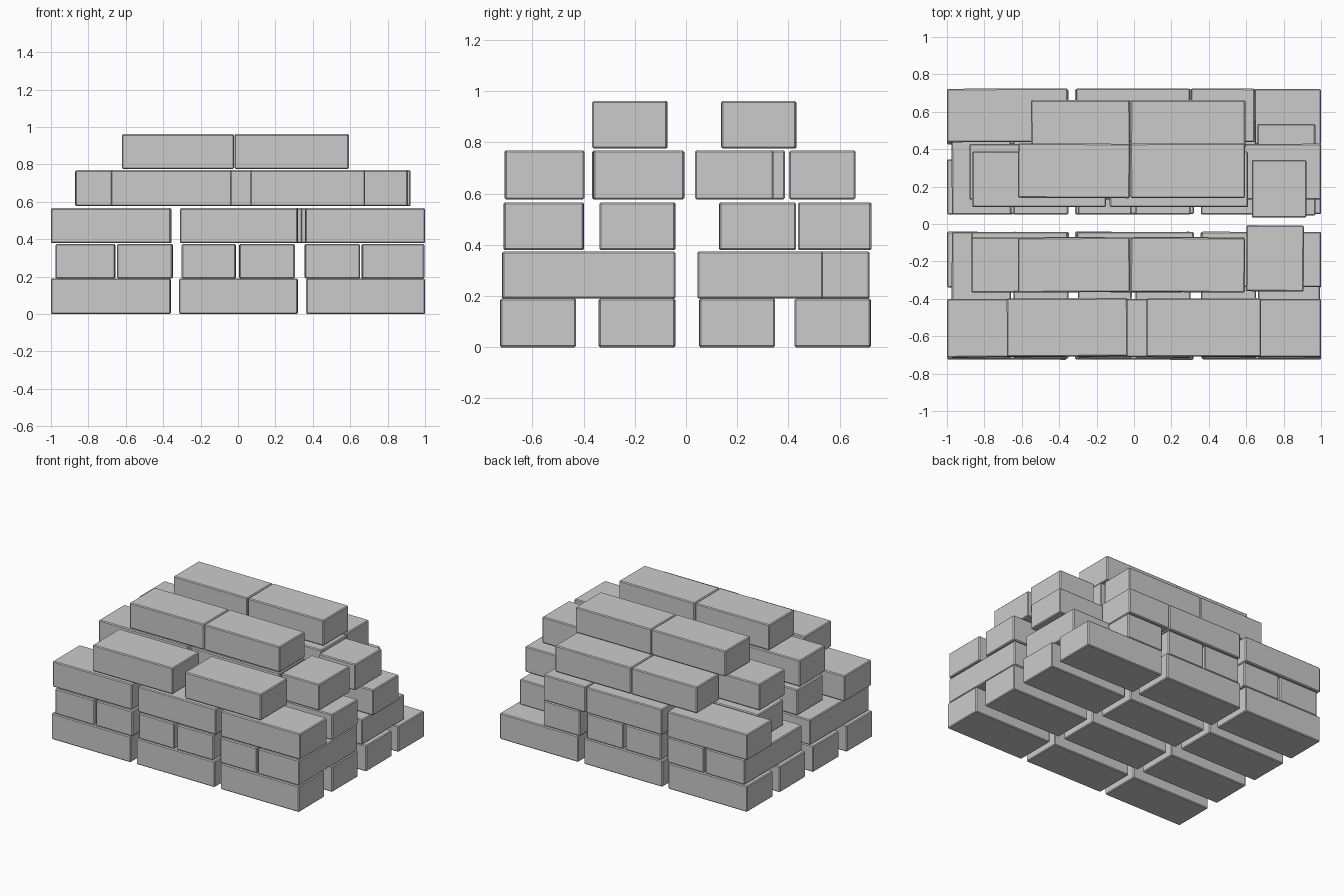
import bpy, bmesh, math, random
from mathutils import Matrix

if "Cube" in bpy.data.objects:
    bpy.data.objects.remove(bpy.data.objects["Cube"])

random.seed(4)


def brick(name, x, y, z):
    """One softly chamfered brick filling the given x, y and z ranges."""
    size = [b - a for a, b in (x, y, z)]
    centre = [(a + b) / 2 for a, b in (x, y, z)]
    bm = bmesh.new()
    bmesh.ops.create_cube(bm, size=1, matrix=Matrix.Diagonal((*size, 1)))
    bmesh.ops.bevel(bm, geom=bm.edges[:], offset=0.006, segments=1, affect='EDGES')
    mesh = bpy.data.meshes.new(name)
    bm.to_mesh(mesh)
    bm.free()
    ob = bpy.data.objects.new(name, mesh)
    ob.location = centre
    ob.rotation_euler.z = math.radians(random.uniform(-0.3, 0.3))
    bpy.context.collection.objects.link(ob)


def row(name, xs, y, z):
    for i, x in enumerate(xs):
        brick(f"{name}_{i + 1}", x, y, z)


# bottom course: four rows of three stretchers
Z1 = (0, 0.19)
thirds = [(-1, -0.36), (-0.315, 0.32), (0.365, 1)]
for i, y in enumerate([(-0.725, -0.43), (-0.34, -0.042), (0.052, 0.347), (0.425, 0.722)]):
    row(f"base_row_{i + 1}", thirds, y, Z1)

# second course: bricks laid front to back, the last one broken short
Z2 = (0.19, 0.374)
headers = [(-0.975, -0.657), (-0.645, -0.35), (-0.3, -0.012),
           (0.007, 0.302), (0.357, 0.652), (0.662, 0.995)]
row("cross_front", headers, (-0.718, -0.042), Z2)
row("cross_back", headers[:5], (0.05, 0.717), Z2)
brick("cross_back_short", (0.66, 0.97), (0.045, 0.535), Z2)

# third course
Z3 = (0.379, 0.566)
row("third_row_front", [(-1, -0.36), (-0.31, 0.32), (0.36, 1)], (-0.712, -0.4), Z3)
row("third_row_inner_front", [(-0.87, -0.355), (-0.305, 0.32), (0.36, 1)], (-0.337, -0.042), Z3)
row("third_row_inner_back", [(-0.88, -0.355), (-0.31, 0.31), (0.335, 1)], (0.13, 0.428), Z3)
row("third_row_back", [(-1, -0.355), (-0.31, 0.3), (0.305, 0.645)], (0.438, 0.724), Z3)

# fourth course, with two turned half bricks at the right end
Z4 = (0.578, 0.769)
row("fourth_row_front", [(-0.68, -0.035), (0.065, 0.68)], (-0.708, -0.397), Z4)
row("fourth_row_inner_front", [(-0.87, -0.15), (-0.13, 0.59)], (-0.365, -0.07), Z4)
row("fourth_row_inner_back", [(-0.865, -0.15), (-0.13, 0.61)], (0.09, 0.387), Z4)
row("fourth_row_back", [(-0.55, -0.022), (-0.018, 0.595)], (0.403, 0.662), Z4)
brick("turned_half_front", (0.6, 0.908), (-0.36, -0.007), Z4)
brick("turned_half_back", (0.63, 0.923), (0.035, 0.342), Z4)

# top course: two separate pairs
Z5 = (0.776, 0.962)
for name, y in (("front", (-0.365, -0.073)), ("back", (0.139, 0.43))):
    row("top_row_" + name, [(-0.62, -0.022), (-0.018, 0.593)], y, Z5)
